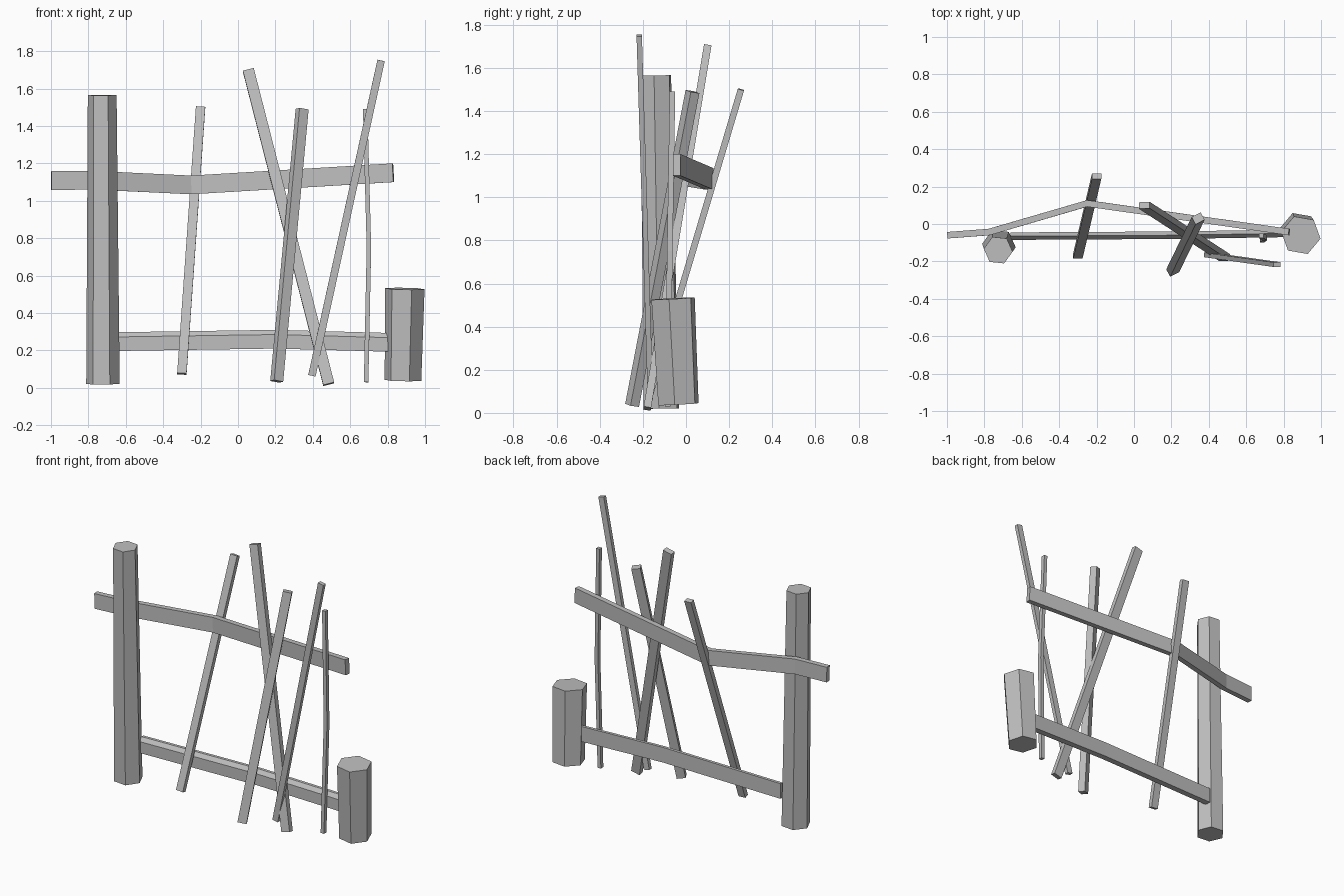
import bpy
import bmesh
from math import cos, sin, radians
from mathutils import Vector

cube = bpy.data.objects.get("Cube")
if cube:
    bpy.data.objects.remove(cube)

# Single weathered grey
grey = bpy.data.materials.new("weathered_grey")
grey.use_nodes = True
colour = (0.52, 0.52, 0.52, 1)
grey.diffuse_color = colour
grey.node_tree.nodes["Principled BSDF"].inputs["Base Color"].default_value = colour


def sweep(name, path, profile, ref, scales=None):
    """Flat-faced bar: a profile swept along a path, its first axis near ref."""
    path = [Vector(p) for p in path]
    scales = scales or [1] * len(path)
    bm = bmesh.new()
    rings = []
    for i, p in enumerate(path):
        before = path[max(i - 1, 0)]
        after = path[min(i + 1, len(path) - 1)]
        t = (after - before).normalized()
        u = Vector(ref)
        u = (u - t * u.dot(t)).normalized()
        v = t.cross(u)
        rings.append([bm.verts.new(p + (u * a + v * b) * scales[i]) for a, b in profile])
    n = len(profile)
    for lower, upper in zip(rings, rings[1:]):
        for k in range(n):
            j = (k + 1) % n
            bm.faces.new((lower[k], lower[j], upper[j], upper[k]))
    bm.faces.new(rings[0][::-1])
    bm.faces.new(rings[-1])
    bmesh.ops.recalc_face_normals(bm, faces=bm.faces)
    mesh = bpy.data.meshes.new(name)
    bm.to_mesh(mesh)
    bm.free()
    mesh.materials.append(grey)
    obj = bpy.data.objects.new(name, mesh)
    bpy.context.collection.objects.link(obj)
    return obj


def box(w, d, turn=0):
    c, s = cos(radians(turn)), sin(radians(turn))
    corners = [(-w, -d), (w, -d), (w, d), (-w, d)]
    return [((a * c - b * s) / 2, (a * s + b * c) / 2) for a, b in corners]


def hexagon(r, turn):
    return [(r * cos(radians(turn + 60 * k)), r * sin(radians(turn + 60 * k))) for k in range(6)]


X, Z = (1, 0, 0), (0, 0, 1)

# Hexagonal posts
sweep("tall_post", [(-0.722, -0.115, 0.02), (-0.726, -0.14, 1.565)],
      hexagon(0.09, -6), X, [1, 0.86])
sweep("short_post", [(0.882, -0.035, 0.04), (0.892, -0.06, 0.53)],
      hexagon(0.107, -10), X, [0.93, 1])

# Bent upper rail
sweep("upper_rail", [(-0.998, -0.06, 1.108), (-0.775, -0.043, 1.11),
                     (-0.25, 0.11, 1.085), (0.83, -0.043, 1.15)], box(0.1, 0.035), Z)

# Lower rail with a chamfered back edge
rail_profile = [(-0.05, -0.02), (-0.05, 0.02), (0.05, 0.02), (0.05, 0.0), (0.025, -0.02)]
sweep("lower_rail", [(-0.66, -0.065, 0.247), (0.2, -0.06, 0.26), (0.82, -0.05, 0.243)],
      [(a, -b) for a, b in rail_profile], Z)

# Leaning pickets
pickets = {
    "left_picket": ([(-0.30, -0.17, 0.075), (-0.20, 0.255, 1.5)], box(0.05, 0.03)),
    "crossing_picket": ([(0.485, -0.18, 0.02), (0.055, 0.1, 1.7)], box(0.06, 0.035)),
    "thick_picket": ([(0.207, -0.25, 0.035), (0.343, 0.03, 1.49)], box(0.055, 0.045, 28)),
    "long_picket": ([(0.395, -0.165, 0.065), (0.765, -0.217, 1.75)], box(0.04, 0.025)),
    "thin_picket": ([(0.685, -0.085, 0.03), (0.7, -0.075, 0.75), (0.68, -0.063, 1.49)],
                    box(0.024, 0.026)),
}
for name, (path, profile) in pickets.items():
    sweep(name, path, profile, X)
